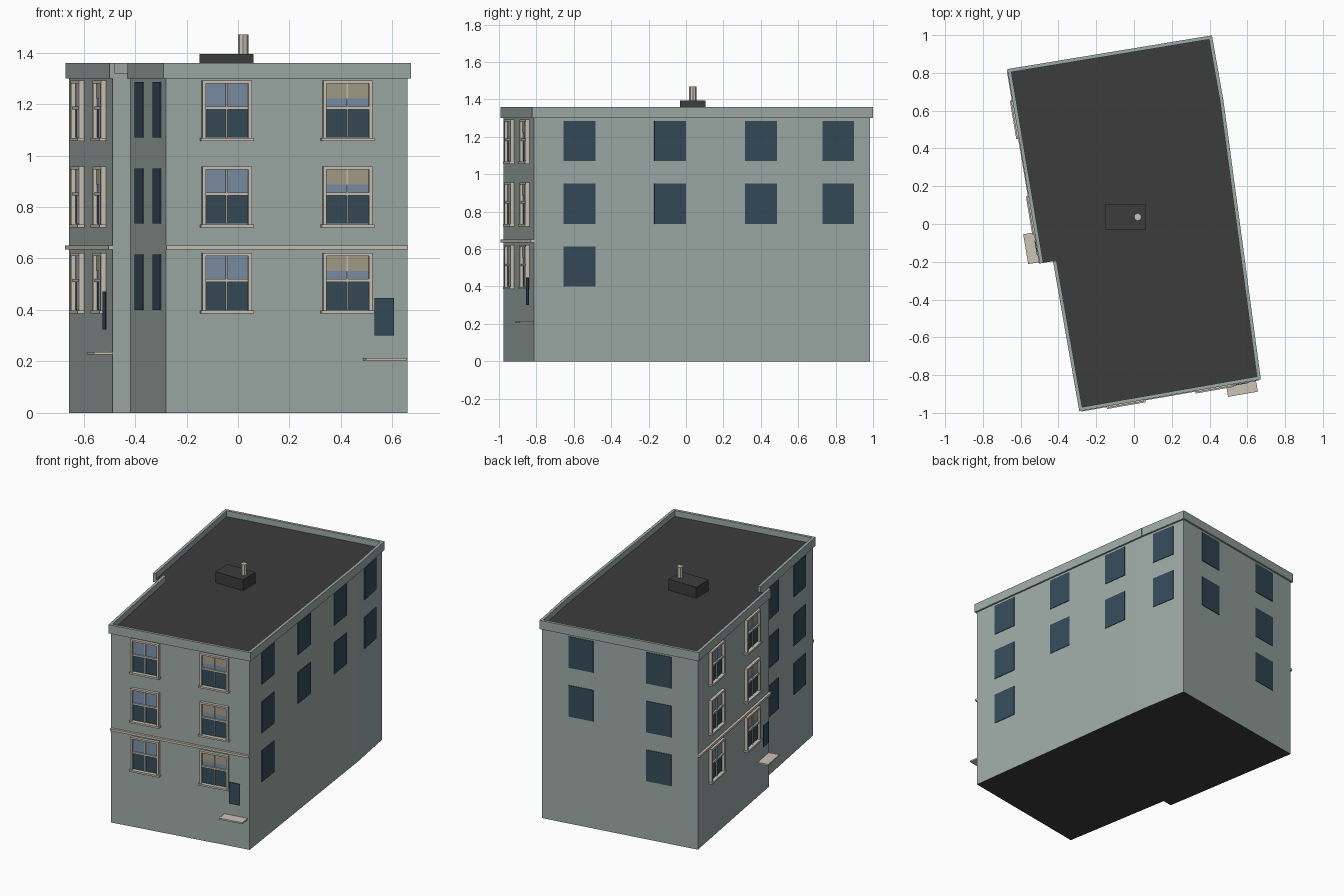
import bpy, bmesh, math
from mathutils import Vector

if "Cube" in bpy.data.objects:
    bpy.data.objects.remove(bpy.data.objects["Cube"])


def material(name, rgb):
    m = bpy.data.materials.new(name)
    m.diffuse_color = (*rgb, 1)
    m.use_nodes = True
    m.node_tree.nodes["Principled BSDF"].inputs["Base Color"].default_value = m.diffuse_color
    return m


WALL = material("grey green wall", (0.34, 0.405, 0.385))
ROOF = material("dark roof", (0.045, 0.045, 0.045))
TRIM = material("stone trim", (0.60, 0.55, 0.47))
DARK = material("dark glass", (0.036, 0.070, 0.102))
PALE = material("pale blue glass", (0.20, 0.28, 0.385))
BLIND = material("tan blind", (0.38, 0.34, 0.255))

# Footprint corners, counter-clockwise from the front left
CORNERS = [Vector(p) for p in ((-0.28, -0.977), (0.658, -0.813), (0.463, 0.643),
                               (0.403, 0.985), (-0.657, 0.81), (-0.487, -0.207),
                               (-0.417, -0.195))]
FRONT, RIGHT, RIGHT_REAR, BACK, WING, JOG, LEFT = range(7)


def wall_axes(i):
    a, b = CORNERS[i], CORNERS[(i + 1) % len(CORNERS)]
    u = (b - a).normalized()
    return a, u, Vector((u.y, -u.x)), (b - a).length


class Part:
    """Collects boxes into one named object."""

    def __init__(self, name, mat):
        self.name, self.mat, self.bm = name, mat, bmesh.new()

    def prism(self, outline, z0, z1):
        low = [self.bm.verts.new((p[0], p[1], z0)) for p in outline]
        high = [self.bm.verts.new((p[0], p[1], z1)) for p in outline]
        self.bm.faces.new(low[::-1])
        self.bm.faces.new(high)
        n = len(outline)
        for i in range(n):
            j = (i + 1) % n
            self.bm.faces.new((low[i], low[j], high[j], high[i]))

    def on_wall(self, wall, u0, u1, d0, d1, z0, z1):
        """Box along a wall: u runs left to right, d points outward."""
        a, u, n, _ = wall_axes(wall)
        self.prism([a + u * s + n * d for s, d in
                    ((u0, d1), (u1, d1), (u1, d0), (u0, d0))][::-1], z0, z1)

    def finish(self):
        bmesh.ops.recalc_face_normals(self.bm, faces=self.bm.faces[:])
        me = bpy.data.meshes.new(self.name)
        self.bm.to_mesh(me)
        self.bm.free()
        me.materials.append(self.mat)
        ob = bpy.data.objects.new(self.name, me)
        bpy.context.collection.objects.link(ob)
        return ob


# Building body, with dark roof deck and underside
body = Part("building_body", WALL)
body.prism(CORNERS, 0, 1.32)
body = body.finish()
body.data.materials.append(ROOF)
for f in body.data.polygons:
    if abs(f.normal.z) > 0.9:
        f.material_index = 1

# Parapet along every wall except the jog
parapet = Part("parapet", WALL)
for w in (FRONT, RIGHT, RIGHT_REAR, BACK, WING, LEFT):
    length = wall_axes(w)[3]
    start = 0 if w in (LEFT, RIGHT_REAR) else -0.011
    end = length + (0 if w in (WING, RIGHT) else 0.011)
    parapet.on_wall(w, start, end, -0.007, 0.012, 1.30, 1.36)
parapet.finish()

# Windows
frames = Part("window_frames", TRIM)
sills = Part("window_sills", TRIM)
lower = Part("lower_panes", DARK)
upper = Part("upper_panes", PALE)
blinds = Part("blinds", BLIND)
plain = Part("plain_windows", DARK)
ROWS = (0.40, 0.735, 1.07)       # bottom of the glass on each floor
H, HALF = 0.215, 0.084


def sash_window(wall, t, z, blind):
    c = wall_axes(wall)[3] * t
    mid, top = z + 0.115, z + H
    lower.on_wall(wall, c - HALF, c + HALF, 0, 0.004, z, mid)
    upper.on_wall(wall, c - HALF, c + HALF, 0, 0.004, mid, top)
    if blind:
        blinds.on_wall(wall, c - HALF, c + HALF, 0.004, 0.006, z + 0.152, top)
    for s in (-1, 1):            # jambs
        u0, u1 = sorted((c + s * HALF, c + s * (HALF + 0.013)))
        frames.on_wall(wall, u0, u1, 0, 0.02, z - 0.005, top + 0.007)
    frames.on_wall(wall, c - HALF, c + HALF, 0, 0.02, top - 0.005, top + 0.007)
    frames.on_wall(wall, c - HALF, c + HALF, 0, 0.014, mid - 0.006, mid + 0.006)
    frames.on_wall(wall, c - 0.003, c + 0.003, 0, 0.011, z, top)
    sills.on_wall(wall, c - 0.104, c + 0.104, 0, 0.026, z - 0.014, z - 0.002)


def plain_window(wall, t, z):
    c = wall_axes(wall)[3] * t
    plain.on_wall(wall, c - 0.086, c + 0.086, 0, 0.004, z, z + H)


for floor, z in enumerate(ROWS):
    for wall in (FRONT, WING):
        sash_window(wall, 0.25, z, False)
        sash_window(wall, 0.75, z, True)
    for t in (0.25, 0.75):
        plain_window(LEFT, t, z)
    plain_window(RIGHT, 1 / 6, z)
    plain_window(BACK, 0.75, z)
    if floor:                    # upper floors only
        plain_window(RIGHT, 1 / 2, z)
        plain_window(RIGHT, 5 / 6, z)
        plain_window(RIGHT_REAR, 1 / 2, z)
        plain_window(BACK, 0.25, z)
for p in (frames, sills, lower, upper, blinds, plain):
    p.finish()

# String course, doors and door steps on the front and the wing
belt = Part("string_course", TRIM)
doors = Part("doors", DARK)
steps = Part("door_steps", TRIM)
for wall, back_off, door_z, step_z in ((FRONT, 0.095, 0.30, 0.204),
                                       (WING, 0.087, 0.325, 0.226)):
    length = wall_axes(wall)[3]
    belt.on_wall(wall, 0, length, 0, 0.016, 0.635, 0.65)
    c = length - back_off
    doors.on_wall(wall, c - 0.038, c + 0.038, 0.017, 0.020, door_z, door_z + 0.147)
    steps.on_wall(wall, c - 0.08, c + 0.08, 0, 0.073, step_z, step_z + 0.01)
for p in (belt, doors, steps):
    p.finish()

# Roof box and vent pipe
box = Part("roof_box", ROOF)
box.prism([(-0.15, -0.032), (0.06, -0.032), (0.06, 0.104), (-0.15, 0.104)], 1.315, 1.395)
box.finish()
pipe = Part("vent_pipe", TRIM)
pipe.prism([(0.02 + 0.02 * math.cos(k * math.pi / 4), 0.037 + 0.02 * math.sin(k * math.pi / 4))
            for k in range(8)], 1.39, 1.47)
pipe.finish()
